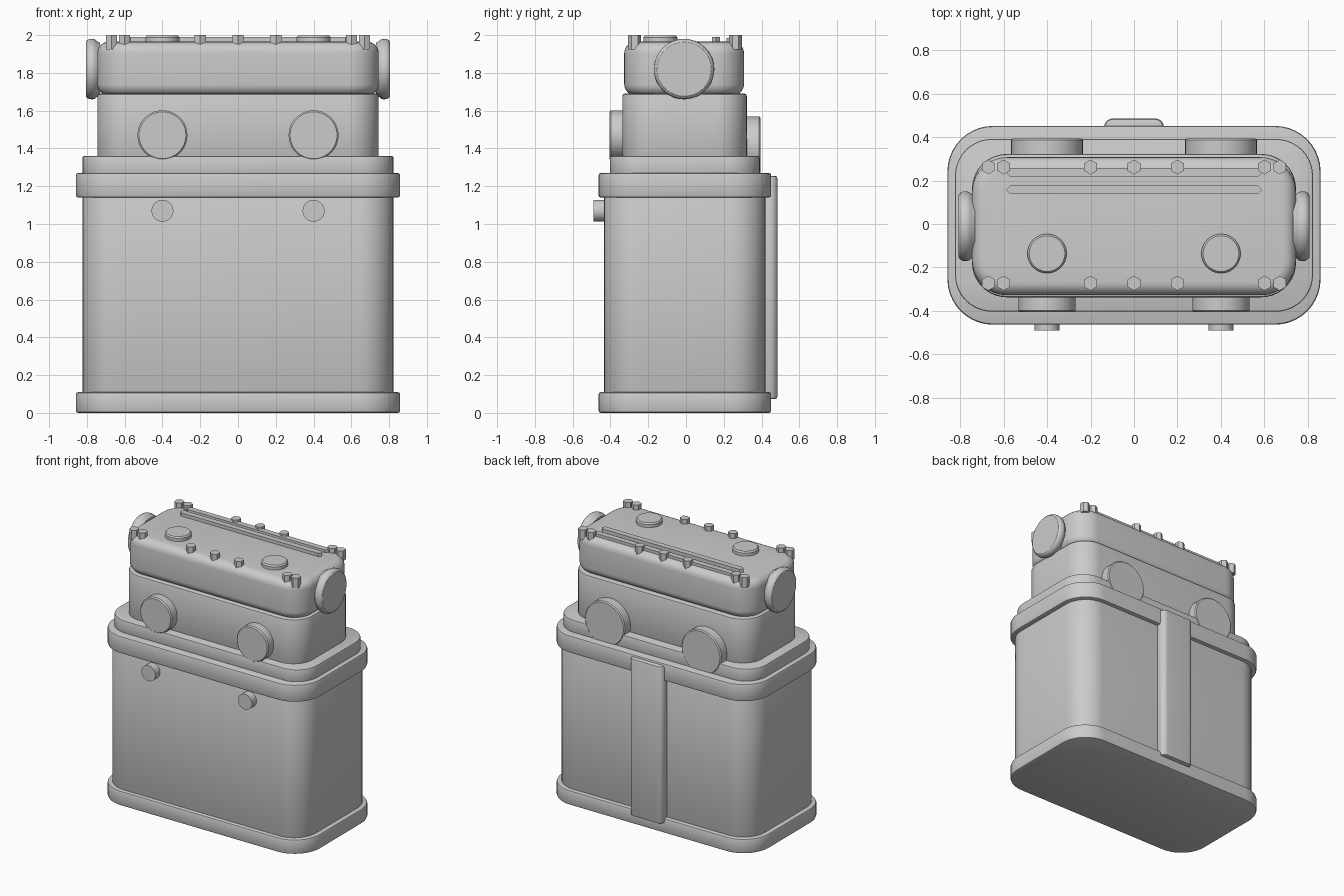
import bpy, bmesh
from math import pi, sin, cos, radians
from mathutils import Matrix, Vector

if "Cube" in bpy.data.objects:
    bpy.data.objects.remove(bpy.data.objects["Cube"])


def finish(name, bm, angle=30):
    bmesh.ops.recalc_face_normals(bm, faces=bm.faces)
    me = bpy.data.meshes.new(name)
    bm.to_mesh(me)
    bm.free()
    ob = bpy.data.objects.new(name, me)
    bpy.context.collection.objects.link(ob)
    bpy.ops.object.select_all(action='DESELECT')
    ob.select_set(True)
    bpy.context.view_layer.objects.active = ob
    bpy.ops.object.shade_smooth_by_angle(angle=radians(angle))
    return ob


def loft(name, rings, matrix=Matrix(), angle=30):
    """Skin a stack of equal-length outlines and cap both ends."""
    bm = bmesh.new()
    loops = [[bm.verts.new(matrix @ Vector(p)) for p in ring] for ring in rings]
    n = len(loops[0])
    for a, b in zip(loops, loops[1:]):
        for i in range(n):
            j = (i + 1) % n
            bm.faces.new((a[i], a[j], b[j], b[i]))
    bm.faces.new(loops[0])
    bm.faces.new(loops[-1])
    return finish(name, bm, angle)


def rounded(hx, y0, y1, r, z, inset=0, seg=10):
    pts = []
    for k, (sx, cy) in enumerate(((1, y1 - r), (-1, y1 - r), (-1, y0 + r), (1, y0 + r))):
        for i in range(seg + 1):
            a = (k + i / seg) * pi / 2
            pts.append((sx * (hx - r) + (r - inset) * cos(a), cy + (r - inset) * sin(a), z))
    return pts


def slab(name, hx, y0, y1, r, z0, z1, b0=0.012, b1=0.012, seg=2):
    """Rounded-rectangle block with rolled bottom and top edges."""
    arc = [i / seg * pi / 2 for i in range(seg + 1)]
    prof = [(b0 * (1 - sin(a)), z0 + b0 * (1 - cos(a))) for a in arc]
    prof += [(b1 * (1 - cos(a)), z1 - b1 * (1 - sin(a))) for a in arc]
    return loft(name, [rounded(hx, y0, y1, r, z, i) for i, z in prof])


def disc(name, centre, axis, prof, sides=48):
    """Turned part: prof is (radius, distance along axis)."""
    m = Matrix.Translation(centre) @ Vector(axis).to_track_quat('Z', 'Y').to_matrix().to_4x4()
    rings = [[(r * cos(2 * pi * i / sides), r * sin(2 * pi * i / sides), h)
              for i in range(sides)] for r, h in prof]
    return loft(name, rings, m)


# Lower case and its flanges
slab("base_flange", 0.858, -0.463, 0.451, 0.21, 0.0, 0.11)
slab("lower_case", 0.823, -0.434, 0.42, 0.18, 0.08, 1.17)
slab("upper_rim", 0.858, -0.463, 0.451, 0.21, 1.14, 1.27)
slab("mounting_flange", 0.823, -0.403, 0.391, 0.17, 1.25, 1.36, b1=0.008)

# Head block and rounded cover
slab("head_block", 0.745, -0.337, 0.322, 0.16, 1.34, 1.69)
slab("head_cover", 0.745, -0.327, 0.307, 0.16, 1.68, 1.965, 0.06, 0.06, 6)

# Back strip
slab("back_strip", 0.137, 0.39, 0.485, 0.04, 0.073, 1.255, 0.015, 0.015)

for side, s in (("left", -1), ("right", 1)):
    x = 0.4 * s
    # Ports, knobs and top caps
    disc("front_port_" + side, (x, -0.30, 1.47), (0, -1, 0),
         [(0.132, 0), (0.132, 0.097), (0.124, 0.105)])
    disc("back_port_" + side, (x, 0.28, 1.405), (0, 1, 0),
         [(0.165, 0), (0.165, 0.107), (0.157, 0.114)])
    disc("front_knob_" + side, (x, -0.43, 1.07), (0, -1, 0), [(0.058, 0), (0.058, 0.059)], 32)
    disc("top_cap_" + side, (x, -0.136, 1.94), (0, 0, 1),
         [(0.09, 0), (0.09, 0.048), (0.082, 0.058)])
    # Domed end plates
    disc("end_plate_" + side, (0.73 * s, -0.01, 1.82), (s, 0, 0),
         [(0.14, 0), (0.148, 0.017), (0.157, 0.027), (0.16, 0.04), (0.159, 0.058),
          (0.152, 0.07), (0.143, 0.076)])

# Hexagonal cover bolts
for row, y in (("front", -0.272), ("back", 0.262)):
    for i, x in enumerate((-0.67, -0.6, -0.2, 0, 0.2, 0.6, 0.67)):
        hexa = [(x + 0.034 * sin(k * pi / 3), y + 0.034 * cos(k * pi / 3)) for k in range(6)]
        loft(f"{row}_bolt_{i + 1}", [[(px, py, z) for px, py in hexa]
                                     for z in (1.925, 2.0)])

# Pointed-end rails on the cover
for name, y, top in (("inner_rail", 0.158, 1.99), ("outer_rail", 0.236, 1.985)):
    outline = [(0.588, 0), (0.568, 0.021), (-0.568, 0.021),
               (-0.588, 0), (-0.568, -0.021), (0.568, -0.021)]
    loft(name, [[(px, y + py, z) for px, py in outline] for z in (1.94, top)])
